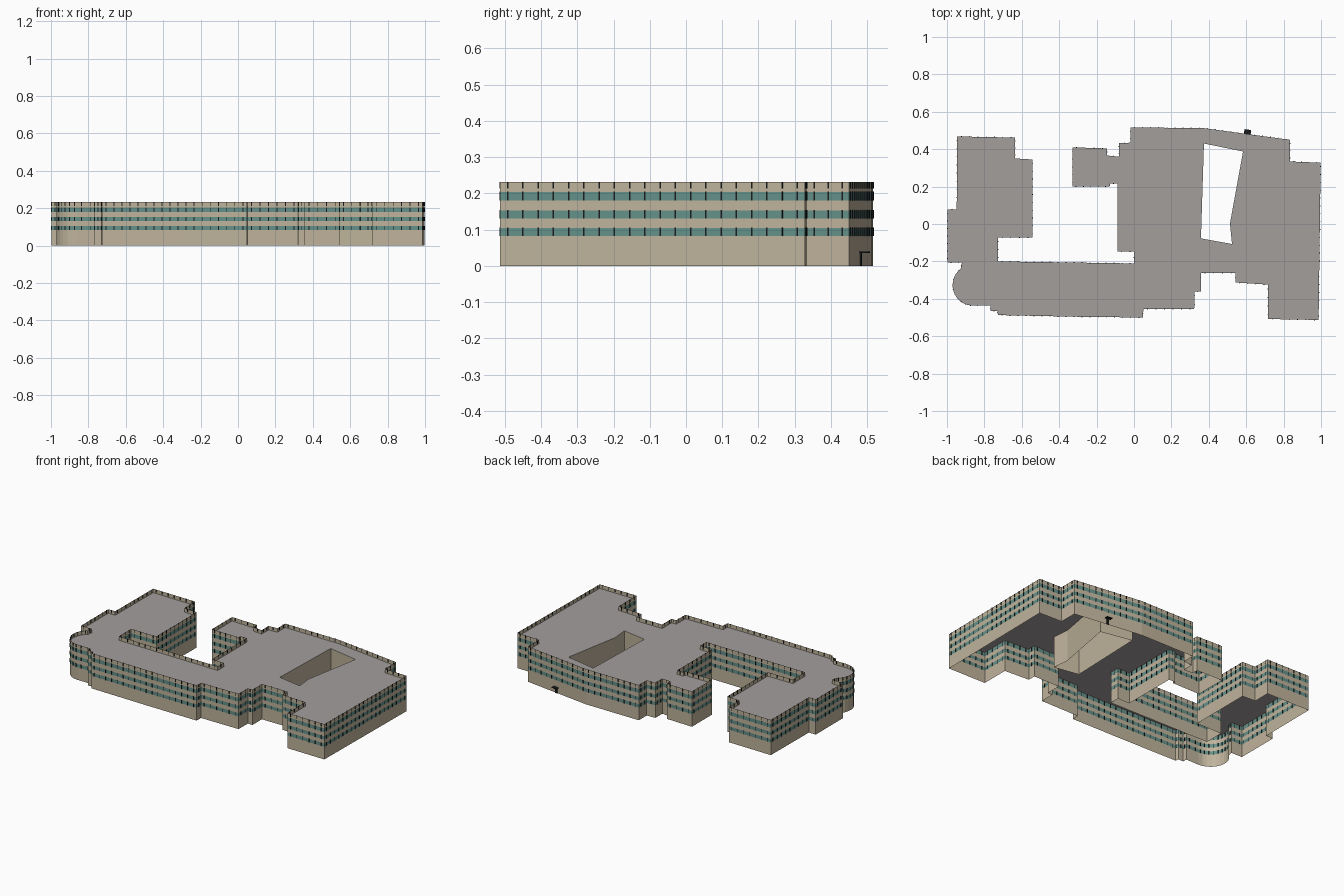
import bpy, bmesh, math
from mathutils import Vector, Matrix

if "Cube" in bpy.data.objects:
    bpy.data.objects.remove(bpy.data.objects["Cube"])


def material(name, rgb):
    m = bpy.data.materials.new(name)
    m.diffuse_color = (*rgb, 1)
    m.use_nodes = True
    m.node_tree.nodes["Principled BSDF"].inputs["Base Color"].default_value = m.diffuse_color
    return m


TAN = material("tan wall", (0.52, 0.45, 0.33))
TEAL = material("teal glass", (0.13, 0.28, 0.25))
GREY = material("grey roof", (0.36, 0.345, 0.335))
BLACK = material("black frame", (0.01, 0.012, 0.012))

TOP, ROOF = 0.232, 0.206

# building footprint, clockwise seen from above
outline = [
    (-.945, .468), (-.635, .462), (-.635, .35), (-.542, .345), (-.544, -.072),
    (-.727, -.072), (-.727, -.2), (0, -.211), (0, -.147), (-.087, -.147),
    (-.087, .217), (-.132, .217), (-.132, .2), (-.33, .2), (-.33, .41),
    (-.145, .404), (-.143, .366), (-.08, .36), (-.08, .432), (-.018, .435),
    (-.018, .516), (.37, .513), (.835, .45), (.835, .334), (.998, .328),
    (.987, -.513), (.717, -.508), (.717, -.324), (.543, -.313), (.543, -.262),
    (.357, -.262), (.357, -.36), (.324, -.36), (.322, -.455), (.05, -.455),
    (.048, -.5), (-.3, -.496), (-.727, -.487), (-.73, -.465), (-.767, -.465),
    (-.767, -.437)]
# rounded stair tower at the front left corner
for i in range(11):
    a = math.radians(-90 - 143 * i / 10)
    outline.append((-.86 + .11 * math.cos(a), -.327 + .11 * math.sin(a)))
outline += [(-.92, -.206), (-.998, -.205), (-.998, .077), (-.948, .077)]

light_well = [(.374, .43), (.583, .388), (.513, .003), (.524, -.107), (.358, -.077)]


def finish(bm, name, mats):
    me = bpy.data.meshes.new(name)
    bm.to_mesh(me)
    bm.free()
    for m in mats:
        me.materials.append(m)
    ob = bpy.data.objects.new(name, me)
    bpy.context.collection.objects.link(ob)
    return ob


def walls(name, pts, levels, outward):
    """Single-skin walls; every second storey strip is glass."""
    bm = bmesh.new()
    rings = [[bm.verts.new((x, y, z)) for x, y in pts] for z in levels]
    n = len(pts)
    for k in range(len(levels) - 1):
        for i in range(n):
            j = (i + 1) % n
            q = [rings[k][j], rings[k][i], rings[k + 1][i], rings[k + 1][j]]
            f = bm.faces.new(q if outward else q[::-1])
            f.material_index = k % 2
    return finish(bm, name, [TAN, TEAL])


def box(bm, centre, size, angle=0):
    m = (Matrix.Translation(centre) @ Matrix.Rotation(angle, 4, 'Z')
         @ Matrix.Diagonal((*size, 1)))
    bmesh.ops.create_cube(bm, size=1, matrix=m)


# outer walls with three window bands, and plain light well walls
walls("outer_walls", outline, [0, .083, .105, .131, .153, .18, .204, TOP], True)
walls("light_well_walls", light_well, [0, ROOF], False)

# roof sheet below the parapet, with the light well left open
bm = bmesh.new()
edges = []
for pts in (outline, light_well):
    vs = [bm.verts.new((x, y, ROOF)) for x, y in pts]
    edges += [bm.edges.new((vs[i - 1], vs[i])) for i in range(len(vs))]
bmesh.ops.triangle_fill(bm, edges=edges, use_beauty=True, use_dissolve=False)
for f in bm.faces:
    f.normal_update()
    if f.normal.z < 0:
        f.normal_flip()
finish(bm, "roof", [GREY])

# mullions across the window bands and parapet
bm = bmesh.new()
for i, p in enumerate(outline):
    a, b = Vector(p), Vector(outline[(i + 1) % len(outline)])
    d = b - a
    n = max(1, round(d.length / .043))
    for k in range(n):
        c = a + d * ((k + .5) / n)
        for z0, z1 in ((.083, .106), (.131, .154), (.18, .205), (.213, TOP)):
            box(bm, (c.x, c.y, (z0 + z1) / 2), (.004, .005, z1 - z0),
                math.atan2(d.y, d.x))
finish(bm, "mullions", [BLACK])

# back entrance: door and small canopy
slope = math.atan2(.45 - .513, .835 - .37)
bm = bmesh.new()
box(bm, (.606, .482, .018), (.016, .006, .036), slope)
finish(bm, "back_door", [BLACK])
bm = bmesh.new()
box(bm, (.607, .492, .038), (.036, .026, .004), slope)
finish(bm, "door_canopy", [BLACK])
